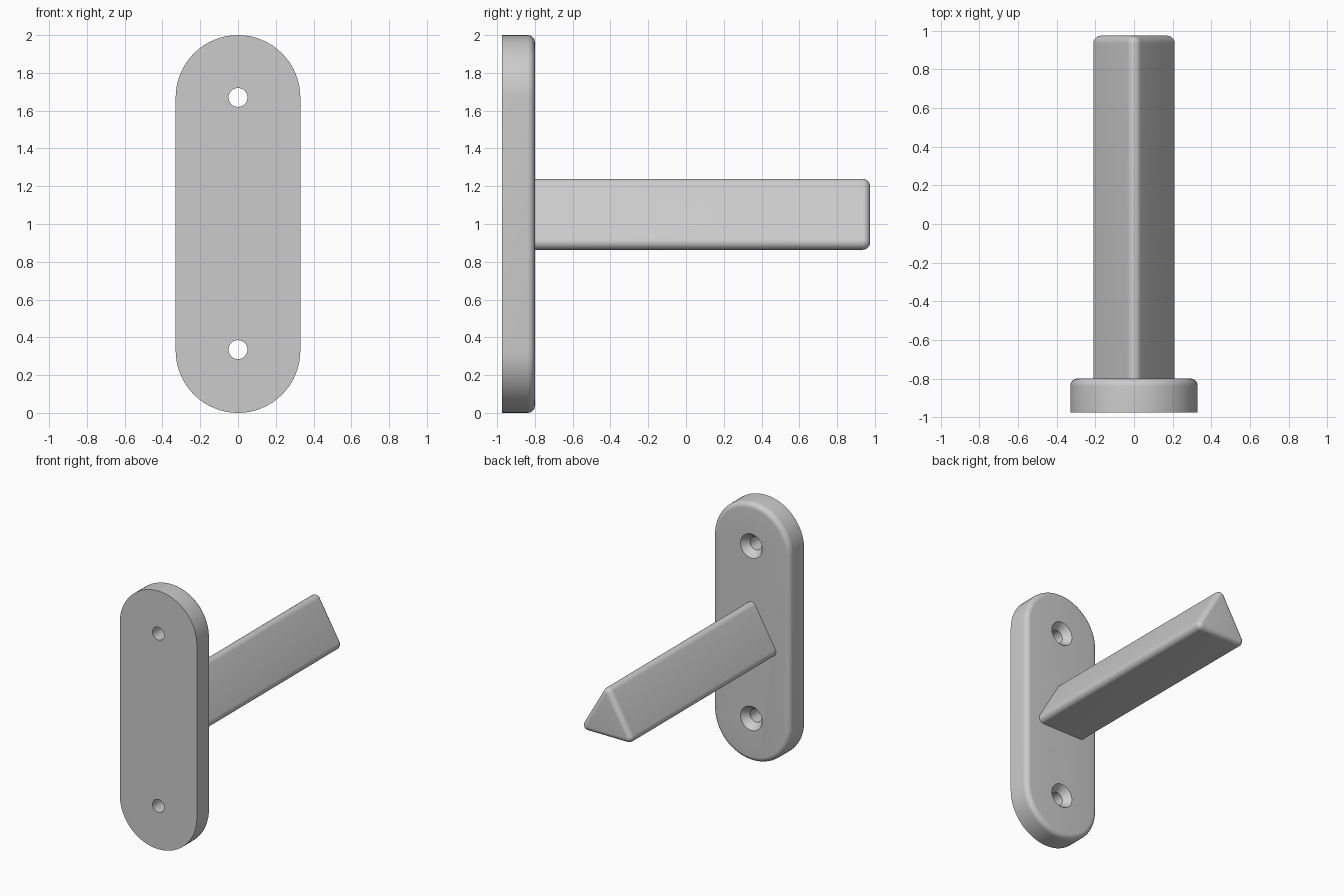
import bpy
import bmesh
from math import sin, cos, pi, radians

cube = bpy.data.objects.get("Cube")
if cube:
    bpy.data.objects.remove(cube, do_unlink=True)

grey = bpy.data.materials.new("plain grey")
grey.use_nodes = True
grey.diffuse_color = (0.6, 0.6, 0.6, 1)
grey.node_tree.nodes["Principled BSDF"].inputs["Base Color"].default_value = (0.6, 0.6, 0.6, 1)


def outline(corners, spread, radius, z, steps):
    """Rounded regular outline in the xz plane, its first corner pointing up."""
    points = []
    for i in range(corners):
        mid = pi / 2 + 2 * pi * i / corners
        for j in range(steps + 1):
            a = mid + (2 * j / steps - 1) * pi / corners
            points.append((spread * cos(mid) + radius * cos(a),
                           z + spread * sin(mid) + radius * sin(a)))
    return points


def loft(name, rings, corners, spread, z, steps):
    """Skin a solid through (y, radius) rings."""
    bm = bmesh.new()
    loops = [[bm.verts.new((x, y, h)) for x, h in outline(corners, spread, r, z, steps)]
             for y, r in rings]
    for a, b in zip(loops, loops[1:]):
        for i in range(len(a)):
            k = (i + 1) % len(a)
            bm.faces.new((a[i], a[k], b[k], b[i]))
    bm.faces.new(loops[0])
    bm.faces.new(loops[-1])
    bmesh.ops.remove_doubles(bm, verts=bm.verts, dist=0.0002)
    bmesh.ops.recalc_face_normals(bm, faces=bm.faces)
    mesh = bpy.data.meshes.new(name)
    bm.to_mesh(mesh)
    bm.free()
    mesh.materials.append(grey)
    obj = bpy.data.objects.new(name, mesh)
    bpy.context.collection.objects.link(obj)
    return obj


def filleted(start, end, radius, fillet, steps=8):
    """Rings of an extrusion whose far end is rounded over."""
    rings = [(start, radius)]
    for i in range(steps + 1):
        a = pi / 2 * i / steps
        rings.append((end - fillet + fillet * sin(a), radius - fillet + fillet * cos(a)))
    return rings


def activate(obj):
    bpy.ops.object.select_all(action='DESELECT')
    obj.select_set(True)
    bpy.context.view_layer.objects.active = obj


# Wall plate with a rounded back rim
FRONT, BACK, TIP = -0.975, -0.8, 0.975
plate = loft("wall_plate", filleted(FRONT, BACK, 0.33, 0.04), 2, 0.67, 1, 32)

# Countersunk screw holes
for z in (0.335, 1.67):
    cutter = loft("screw_hole_cutter",
                  [(-1.1, 0.05), (-0.855, 0.05), (BACK, 0.093), (-0.745, 0.136)],
                  1, 0, z, 48)
    cutter.hide_render = True
    activate(plate)
    cut = plate.modifiers.new("screw hole", 'BOOLEAN')
    cut.operation = 'DIFFERENCE'
    cut.solver = 'EXACT'
    cut.object = cutter
    bpy.ops.object.modifier_apply(modifier=cut.name)
    bpy.data.objects.remove(cutter, do_unlink=True)

# Three-sided peg with rounded edges and tip
peg = loft("peg", filleted(BACK - 0.01, TIP, 0.04, 0.04), 3, 0.197, 1.002, 8)

for obj in (plate, peg):
    activate(obj)
    bpy.ops.object.shade_smooth_by_angle(angle=radians(30))
